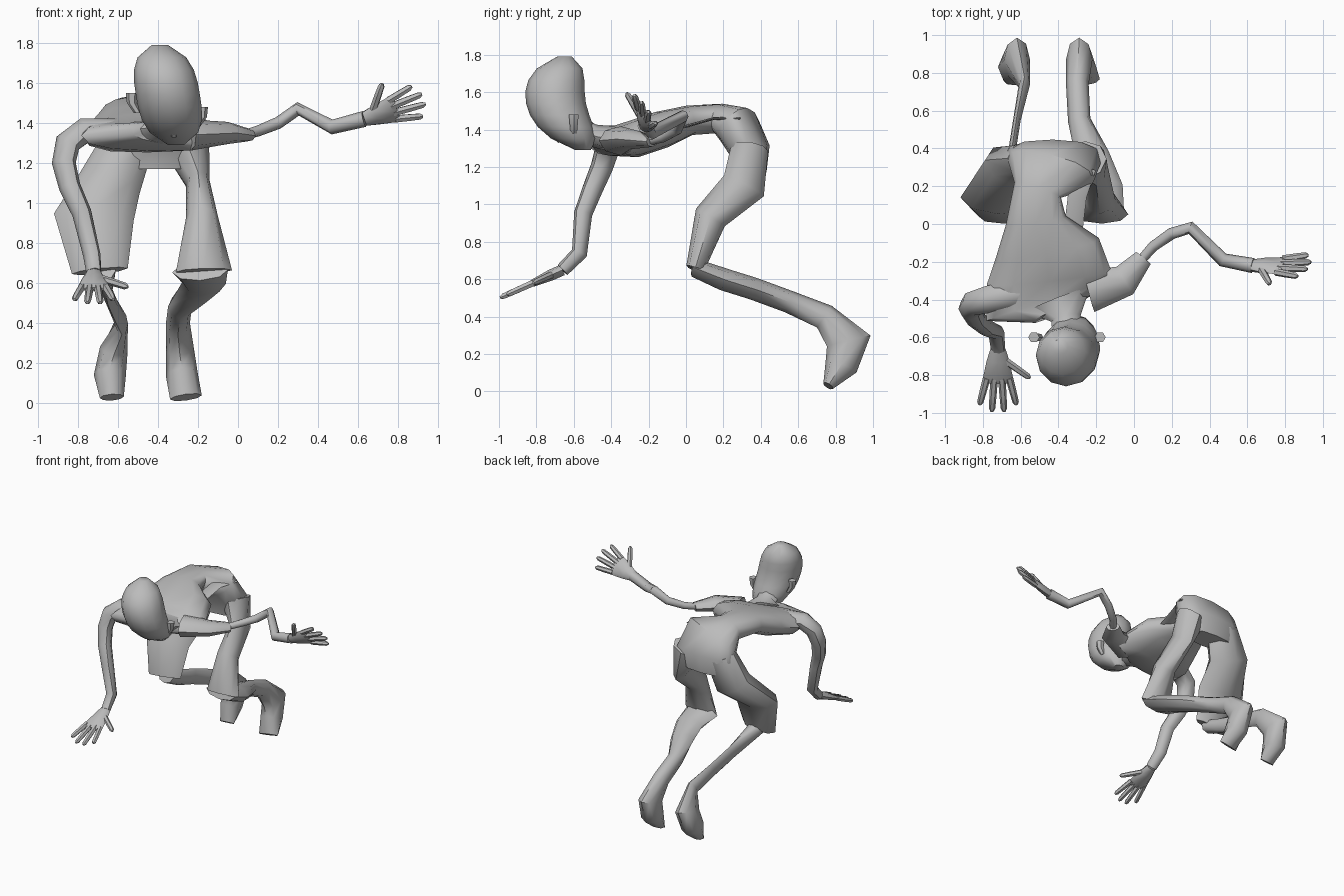
import bpy, bmesh, math
from mathutils import Vector

default_cube = bpy.data.objects.get("Cube")
if default_cube:
    bpy.data.objects.remove(default_cube, do_unlink=True)

shade = (.5, .5, .5, 1)
grey = bpy.data.materials.new("plain grey")
grey.use_nodes = True
grey.diffuse_color = shade
grey.node_tree.nodes["Principled BSDF"].inputs["Base Color"].default_value = shade

RIGHTWARD = Vector((1, 0, 0))
BACKWARD = Vector((0, 1, 0))
UPWARD = Vector((0, 0, 1))


def finish(name, bm):
    """Turn the mesh into a named, coloured object with sharp edges kept."""
    bmesh.ops.recalc_face_normals(bm, faces=bm.faces)
    mesh = bpy.data.meshes.new(name)
    bm.to_mesh(mesh)
    bm.free()
    mesh.materials.append(grey)
    part = bpy.data.objects.new(name, mesh)
    bpy.context.collection.objects.link(part)
    bpy.ops.object.select_all(action='DESELECT')
    part.select_set(True)
    bpy.context.view_layer.objects.active = part
    bpy.ops.object.shade_smooth_by_angle(angle=math.radians(48))


def tangent_at(points, index):
    """Average direction of the path segments that meet at a point."""
    total = Vector()
    for start, end in zip(points, points[1:]):
        if points[index] in (start, end):
            total += (end - start).normalized()
    return total.normalized()


def squared(value, power):
    """Push an oval outline towards a rounded box."""
    return math.copysign(abs(value) ** power, value)


def loft(name, path, widths, depths=None, flat=1, side=RIGHTWARD, sides=8, axis=None, power=1):
    """Skin oval rings along a path, with half widths and half depths."""
    bm = bmesh.new()
    points = [Vector(point) for point in path]
    depths = depths or [width * flat for width in widths]
    loops = []
    for index, (point, width, depth) in enumerate(zip(points, widths, depths)):
        along = axis or tangent_at(points, index)
        across = (side - along * side.dot(along)).normalized()
        over = along.cross(across)
        loop = []
        for step in range(sides):
            angle = math.tau * step / sides
            loop.append(bm.verts.new(point + across * width * squared(math.cos(angle), power)
                                     + over * depth * squared(math.sin(angle), power)))
        loops.append(loop)
    for lower, upper in zip(loops, loops[1:]):
        for step in range(sides):
            following = (step + 1) % sides
            bm.faces.new((lower[step], lower[following], upper[following], upper[step]))
    bm.faces.new(loops[0])
    bm.faces.new(loops[-1])
    finish(name, bm)


def tapered(name, path, thick, thin, **options):
    """Loft whose width changes evenly from one end to the other."""
    last = len(path) - 1
    widths = [thick + (thin - thick) * index / last for index in range(last + 1)]
    loft(name, path, widths, **options)


def finger(name, base, tip, side):
    """Blunt finger that narrows quickly at its end."""
    path = [base, base.lerp(tip, .5), base.lerp(tip, .9), tip]
    loft(name, path, [.02, .019, .017, .008], side=side, sides=6)


def hand(prefix, wrist, forward, side, size):
    """Flat palm with four fanned fingers, and a thumb towards the side."""
    forward, side = forward.normalized() * size, side.normalized()
    palm = [wrist + forward * reach for reach in (0, .07, .17, .2)]
    loft(prefix + "_palm", palm, [.04, .06, .08, .06], [.03, .03, .02, .01], side=side)
    for index, label in enumerate(("little", "ring", "middle", "index")):
        spread = index - 1.5
        base = wrist + forward * .17 + side * spread * .04
        tip = wrist + forward * (.37 - .02 * spread ** 2) + side * spread * .065
        finger(f"{prefix}_{label}_finger", base, tip, side)
    finger(prefix + "_thumb", palm[1] + side * .04, palm[2] + side * .17, side)


# Torso: broad chest, narrow waist and bent pelvis
loft("torso",
     path=[(-.4, -.46, 1.35), (-.43, -.4, 1.33), (-.45, -.28, 1.35), (-.46, -.13, 1.4),
           (-.52, .02, 1.45), (-.51, .18, 1.46), (-.44, .28, 1.41), (-.43, .34, 1.29),
           (-.43, .34, 1.17)],
     widths=[.15, .37, .33, .28, .16, .13, .24, .26, .2],
     depths=[.05, .07, .1, .1, .08, .08, .12, .11, .09], sides=12, power=.8)

# Loose strip of surface beside the waist
tapered("flank_strip", [(-.25, .3, 1.46), (-.3, .15, 1.46), (-.33, -.1, 1.39)],
        .05, .05, flat=.15)

# Head: rounded skull leaning forward, tapering to the chin
head_path, head_widths = [], []
for level in range(9):
    drop = level / 8
    centre_y = -.65 - .07 * math.sin(math.pi * drop) + .1 * drop ** 2
    head_path.append((-.39 + .08 * drop, centre_y, 1.79 - .5 * drop))
    roundness = max(0, 1 - abs(2 * drop - 1) ** 3)
    head_widths.append(max(.04, .16 * math.sqrt(roundness)))
loft("head", head_path, head_widths, sides=12, axis=-UPWARD)

# Neck, nose and ears
loft("neck", [(-.35, -.6, 1.42), (-.36, -.5, 1.37), (-.4, -.4, 1.35)],
     [.08, .08, .18], [.07, .06, .07])
tapered("nose", [(-.33, -.67, 1.42), (-.32, -.7, 1.37), (-.32, -.67, 1.34)],
        .03, .02, sides=6)
for label, outward, root in (("right", -.03, Vector((-.5, -.6, 1.5))),
                             ("left", .03, Vector((-.21, -.6, 1.43)))):
    lean = RIGHTWARD * outward
    tapered(label + "_ear", [root + lean + UPWARD * .05, root + lean, root - UPWARD * .05],
            .03, .02, sides=6, axis=-UPWARD)

# Right arm reaching down and forward
right_wrist = Vector((-.72, -.66, .65))
tapered("right_arm",
        [(-.6, -.37, 1.35), (-.77, -.4, 1.36), (-.85, -.42, 1.3), (-.87, -.45, 1.2),
         (-.84, -.5, 1.08), (-.78, -.55, .95), (-.73, -.57, .74), right_wrist],
        .08, .04, flat=.9, side=RIGHTWARD - BACKWARD)
hand("right", right_wrist, Vector((0, -.9, -.4)), RIGHTWARD, 1)

# Left arm stretched out sideways from a flattened shoulder
left_wrist = Vector((.63, -.22, 1.42))
tapered("left_shoulder", [(-.24, -.35, 1.34), (-.05, -.3, 1.35), (.05, -.18, 1.34)],
        .12, .05, flat=.65, side=BACKWARD)
tapered("left_arm",
        [(.03, -.2, 1.34), (.1, -.12, 1.36), (.2, -.05, 1.4), (.3, -.02, 1.47),
         (.47, -.19, 1.38), left_wrist],
        .025, .04, side=UPWARD)
hand("left", left_wrist, Vector((.9, 0, .3)), Vector((-.3, -.6, .8)), .86)


def leg_part(name, profile, across, widths, depths):
    """Leg section: a shared side profile with its own sideways course."""
    path = [(x, y, z) for x, (y, z) in zip(across, profile)]
    loft(name, path, widths, depths)


# Thighs: broad right one, spindle shaped left one
thigh_profile = [(.34, 1.3), (.31, 1.1), (.13, .93), (.05, .66)]
thigh_depths = [.1, .12, .09, .05]
leg_part("right_thigh", thigh_profile, [-.55, -.64, -.72, -.69],
         [.13, .16, .2, .14], thigh_depths)
leg_part("left_thigh", thigh_profile, [-.26, -.2, -.18, -.17],
         [.12, .06, .08, .14], thigh_depths)

# Shins sweeping back and flowing into hanging feet
shin_profile = [(.05, .66), (.2, .6), (.36, .55), (.55, .48), (.74, .4), (.87, .27),
                (.83, .14), (.76, .03)]
shin_depths = [.05, .06, .06, .06, .07, .12, .09, .03]
leg_part("right_shin_and_foot", shin_profile,
         [-.68, -.66, -.65, -.62, -.58, -.62, -.64, -.63],
         [.07, .04, .02, .02, .03, .07, .08, .06], shin_depths)
leg_part("left_shin_and_foot", shin_profile,
         [-.19, -.17, -.22, -.29, -.3, -.29, -.28, -.26],
         [.14, .11, .09, .06, .06, .07, .08, .08], shin_depths)
